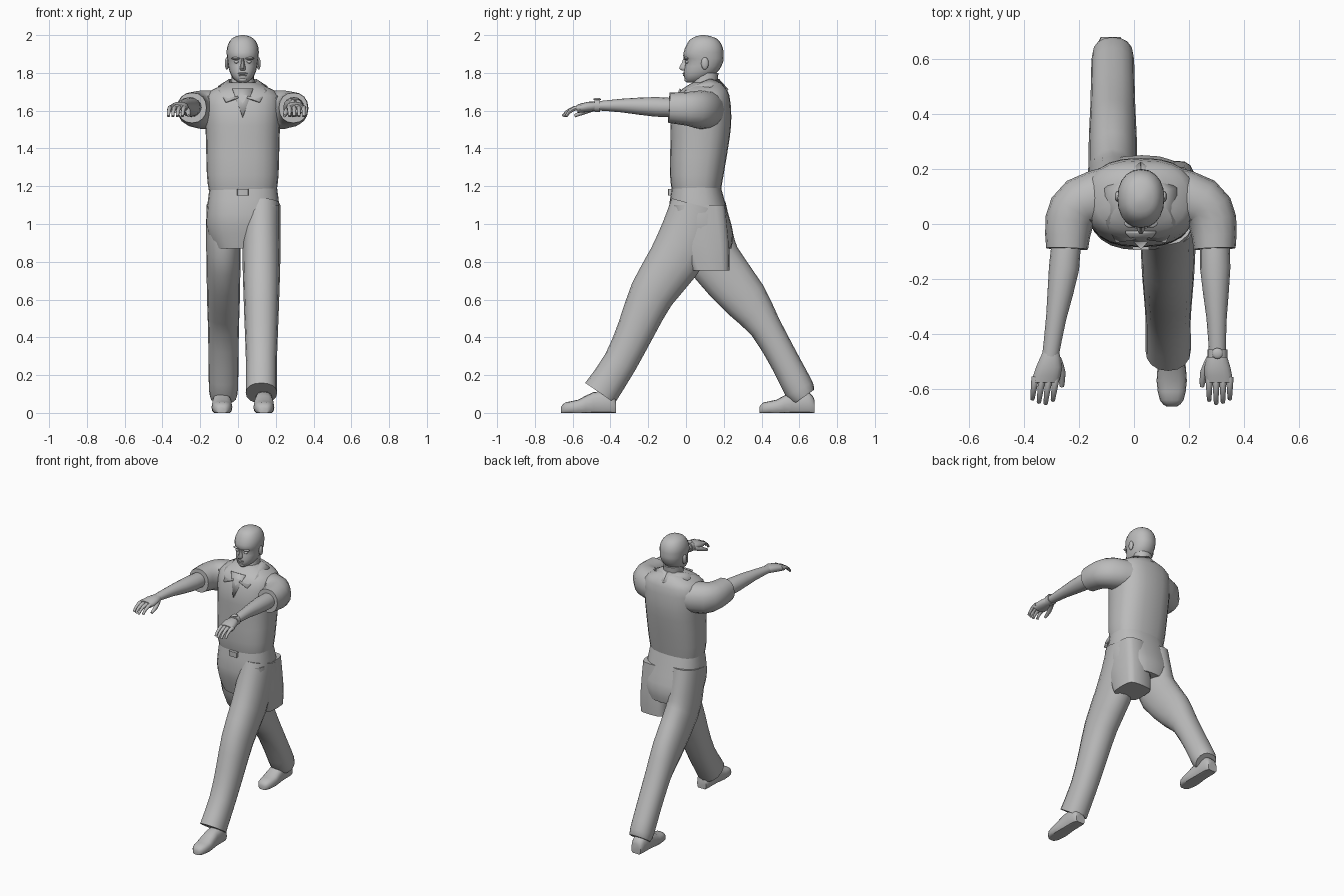
import bpy, bmesh
from math import sin, cos, pi, radians, copysign
from mathutils import Vector, Matrix

if "Cube" in bpy.data.objects:
    bpy.data.objects.remove(bpy.data.objects["Cube"])

MIDDLE = .025  # the body's own centre line
X, Y, Z = Matrix.Identity(3)
SIDES = (("left", 1), ("right", -1))

grey = (.5, .5, .5, 1)
clay = bpy.data.materials.new("plain grey")
clay.use_nodes = True
clay.diffuse_color = grey
clay.node_tree.nodes["Principled BSDF"].inputs["Base Color"].default_value = grey


def finish(name, bm):
    bmesh.ops.recalc_face_normals(bm, faces=bm.faces)
    mesh = bpy.data.meshes.new(name)
    bm.to_mesh(mesh)
    bm.free()
    mesh.materials.append(clay)
    part = bpy.data.objects.new(name, mesh)
    bpy.context.collection.objects.link(part)
    bpy.ops.object.select_all(action='DESELECT')
    part.select_set(True)
    bpy.context.view_layer.objects.active = part
    bpy.ops.object.shade_smooth_by_angle(angle=radians(45))
    return part


def spline(keys, steps):
    """Smooth curve through every key, all values eased together."""
    padded = [keys[0], *keys, keys[-1]]
    for span in zip(padded, padded[1:], padded[2:], padded[3:]):
        for i in range(steps):
            t = i / steps
            yield [b + t * (c - a) / 2 + t * t * (a - 2.5 * b + 2 * c - d / 2)
                   + t ** 3 * (1.5 * (b - c) + (d - a) / 2)
                   for a, b, c, d in zip(*span)]
    yield keys[-1]


def loft(name, keys, up=Y, facing=None, sides=16, power=2.2, steps=2):
    """Skin rounded rings along keys of (x, y, z, half width, half depth).
    Rings follow the path unless a fixed facing is given."""
    stations = list(spline(keys, steps))
    centres = [Vector(s[:3]) for s in stations]
    bm = bmesh.new()
    loops = []
    for i, (*_, wide, deep) in enumerate(stations):
        along = facing or centres[min(i + 1, len(centres) - 1)] - centres[max(i - 1, 0)]
        u = along.cross(up).normalized()
        v = u.cross(along).normalized()
        loop = []
        for j in range(sides):
            angle = 2 * pi * j / sides
            c, s = [copysign(abs(k) ** (2 / power), k) for k in (cos(angle), sin(angle))]
            point = centres[i] + u * c * wide + v * s * deep
            point.z = max(point.z, 0)
            loop.append(bm.verts.new(point))
        loops.append(loop)
    for low, high in zip(loops, loops[1:]):
        for j in range(sides):
            k = (j + 1) % sides
            bm.faces.new((low[j], low[k], high[k], high[j]))
    bm.faces.new(loops[0])
    bm.faces.new(loops[-1])
    return finish(name, bm)


def at(x, *keys):
    """Keys that all share one sideways position."""
    return [(x, *key) for key in keys]


def ball(name, centre, size):
    bm = bmesh.new()
    bmesh.ops.create_uvsphere(bm, u_segments=12, v_segments=8, radius=1,
                              matrix=Matrix.LocRotScale(Vector(centre), None, Vector(size)))
    finish(name, bm)


# Shirt, trouser seat and belt buckle
loft("shirt", at(MIDDLE, (.055, 1.18, .18, .13), (.057, 1.26, .19, .142),
                 (.075, 1.46, .195, .157), (.08, 1.57, .2, .16), (.09, 1.68, .195, .14),
                 (.1, 1.725, .13, .105), (.11, 1.75, .07, .07)),
     facing=Z, sides=24, power=2.5)
loft("trouser_seat", at(.028, (.055, 1.2, .178, .128), (.065, 1.05, .195, .16),
                        (.085, .95, .19, .165), (.09, .87, .16, .15)),
     facing=Z, sides=24, power=2.5)
loft("belt_buckle", at(MIDDLE, (-.08, 1.15, .03, .015), (-.08, 1.185, .03, .015)),
     facing=Z, power=9, steps=1)

# Left leg strides forward, with the seat cloth hanging behind its thigh
loft("left_trouser_leg", at(.124, (.06, 1.1, .1, .14), (.015, .95, .1, .15),
                            (-.065, .8, .1, .14), (-.18, .63, .095, .12),
                            (-.265, .44, .088, .1), (-.35, .265, .082, .09),
                            (-.455, .105, .083, .095)))
loft("seat_flap", at(.123, (.07, 1.1, .095, .14), (.1, .9, .1, .13), (.13, .755, .095, .1)),
     facing=Z, power=4)

# Right leg trails behind
loft("right_trouser_leg", at(-.077, (.08, 1.1, .09, .13), (.11, .93, .092, .14),
                             (.155, .8, .09, .14), (.315, .6, .087, .12),
                             (.42, .455, .082, .085), (.53, .26, .079, .078),
                             (.6, .125, .077, .08), (.625, .085, .07, .065)))

# Shoes, heel to toe, with flat soles
for side, x, heel in (("left", .137, -.37), ("right", -.085, .68)):
    loft(side + "_shoe", [(x, heel - run, top / 2, wide, top / 2 + .01)
                          for run, wide, top in ((0, .035, .06), (.03, .046, .1),
                                                 (.12, .048, .1), (.2, .055, .06),
                                                 (.27, .043, .045), (.292, .02, .02))],
         up=Z, facing=Y, power=2.6)

# Arms reaching forward; the right one leans outward
for side, sign, lean in (("left", 1, 0), ("right", -1, .13)):
    def reach(name, keys, **options):
        placed = [(MIDDLE + sign * (out + lean * max(0, -y - .09)), y, *rest)
                  for out, y, *rest in keys]
        loft(f"{side}_{name}", placed, up=Z, **options)

    reach("sleeve", ((.11, .11, 1.605, .1, .1), (.22, .075, 1.605, .095, .102),
                     (.26, .01, 1.61, .088, .09), (.268, -.09, 1.615, .076, .08)))
    reach("forearm", ((.268, -.02, 1.615, .05, .047), (.27, -.16, 1.62, .055, .052),
                      (.275, -.34, 1.627, .037, .036), (.278, -.48, 1.625, .03, .023)),
          power=2)
    reach("palm", ((.278, -.46, 1.625, .028, .022), (.278, -.52, 1.62, .047, .027),
                   (.285, -.575, 1.61, .05, .022)), facing=Y)

    # Fingers curl down toward the tips; the thumb sits on the inner side
    for i, finger in enumerate(("index", "middle", "ring", "little")):
        length = .1 - .012 * abs(i - 1.3)
        reach(finger + "_finger", [(.248 + .025 * i, -.555 - length * k,
                                    1.615 - .045 * k ** 3, .014 - .006 * k, .014 - .006 * k)
                                   for k in (0, .4, .8, 1)], sides=8, power=2)
    reach("thumb", ((.255, -.49, 1.615, .018, .018), (.23, -.54, 1.595, .015, .015),
                    (.222, -.59, 1.572, .008, .008)), sides=8, power=2)

# Wristwatch on the left
wrist = MIDDLE + .278
loft("watch_strap", at(wrist, (-.455, 1.627, .036, .034), (-.484, 1.627, .036, .034)),
     up=Z, facing=Y, steps=1)
ball("watch_face", (wrist, -.47, 1.66), (.02, .02, .008))

# Neck and head
loft("neck", at(MIDDLE, (.09, 1.69, .07, .08), (.1, 1.74, .062, .066), (.11, 1.8, .06, .062)),
     facing=Z)
loft("head", at(MIDDLE, (.04, 1.748, .02, .035), (.055, 1.77, .05, .063),
                (.08, 1.81, .071, .092), (.097, 1.86, .08, .1), (.092, 1.89, .084, .107),
                (.095, 1.93, .084, .101), (.096, 1.97, .068, .08),
                (.094, 1.99, .044, .05), (.09, 2, .01, .01)),
     facing=Z, sides=20)
loft("nose", at(MIDDLE, (0, 1.875, .008, .015), (0, 1.85, .01, .025),
                (0, 1.825, .017, .038), (0, 1.812, .012, .022)),
     facing=Z, sides=10, power=2)
ball("upper_lip", (MIDDLE, -.01, 1.797), (.026, .009, .005))
ball("lower_lip", (MIDDLE, -.008, 1.787), (.021, .009, .005))
ball("chin", (MIDDLE, .007, 1.765), (.024, .016, .014))
for side, sign in SIDES:
    ball(side + "_ear", (MIDDLE + sign * .084, .1, 1.85), (.011, .02, .033))
    ball(side + "_eye", (MIDDLE + sign * .033, .006, 1.858), (.014, .012, .008))
    ball(side + "_brow", (MIDDLE + sign * .035, .002, 1.877), (.026, .016, .007))


def cloth(name, bm):
    layer = finish(name, bm).modifiers.new("thickness", 'SOLIDIFY')
    layer.thickness = .009
    layer.offset = 0


# Open collar: folded strips from the nape down to the neckline
inner = ((0, .172, 1.765), (.072, .12, 1.763), (.062, .02, 1.722), (.022, -.055, 1.668))
outer = ((0, .222, 1.71), (.13, .13, 1.725), (.125, 0, 1.705), (.09, -.065, 1.645))
for side, sign in SIDES:
    bm = bmesh.new()
    fold, edge = [[bm.verts.new((MIDDLE + sign * x, y, z)) for x, y, z in line]
                  for line in (inner, outer)]
    for i in range(len(fold) - 1):
        bm.faces.new((fold[i], fold[i + 1], edge[i + 1], edge[i]))
    cloth(side + "_collar", bm)

# Bare chest in the V of the neckline
bm = bmesh.new()
bm.faces.new([bm.verts.new((MIDDLE + x, y, z)) for x, y, z in (
    (-.055, -.03, 1.715), (0, -.088, 1.565), (.055, -.03, 1.715))])
cloth("neckline", bm)
